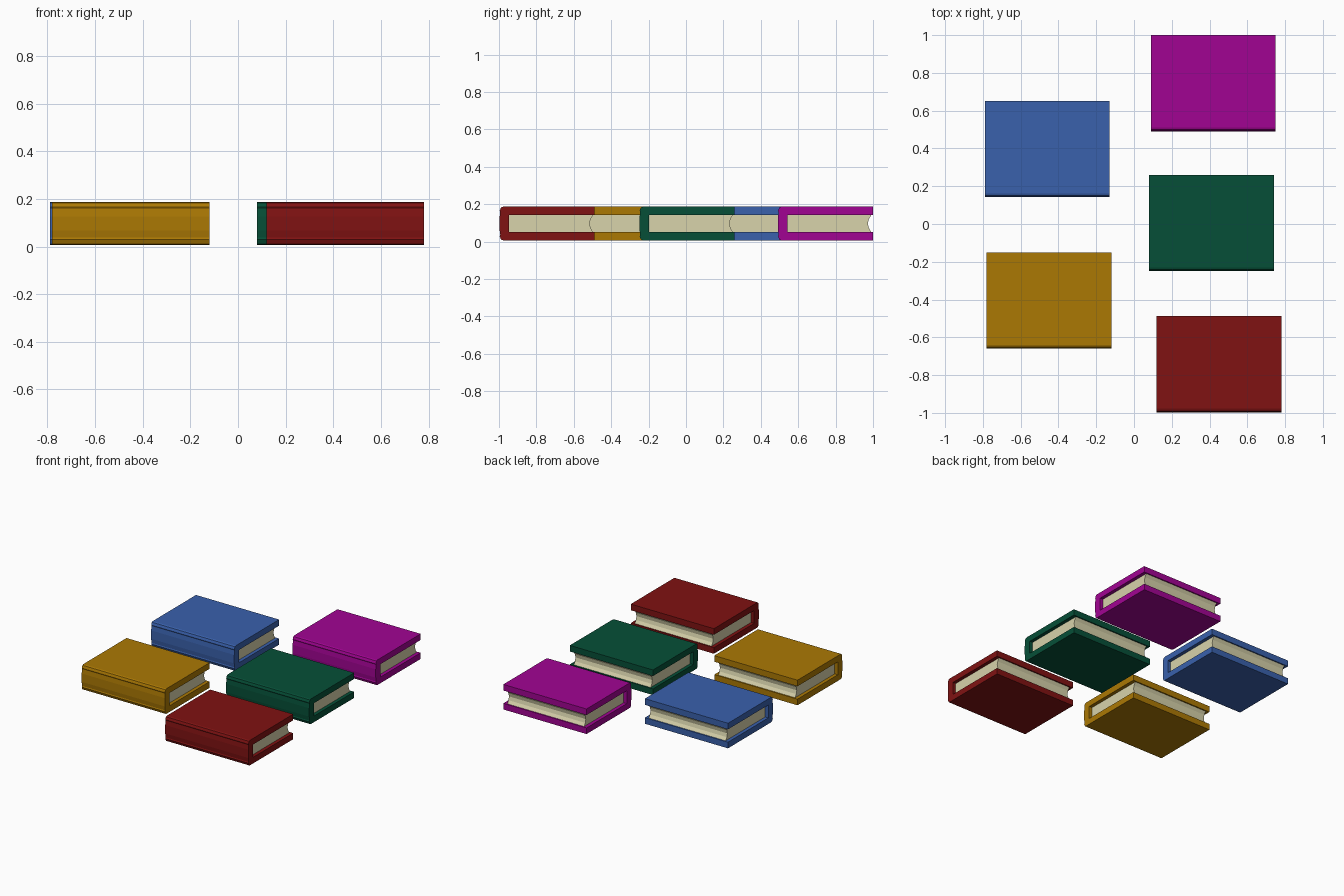
import bpy, bmesh

if "Cube" in bpy.data.objects:
    bpy.data.objects.remove(bpy.data.objects["Cube"])


def material(name, rgb):
    m = bpy.data.materials.new(name)
    m.diffuse_color = (*[(c / 255) ** 2.2 for c in rgb], 1)
    m.use_nodes = True
    m.node_tree.nodes["Principled BSDF"].inputs["Base Color"].default_value = m.diffuse_color
    return m


def extrude_profile(name, profile, x0, x1, mat, loc):
    """Sweep a (y, z) outline along x."""
    bm = bmesh.new()
    face = bm.faces.new([bm.verts.new((x0, y, z)) for y, z in profile])
    out = bmesh.ops.extrude_face_region(bm, geom=[face])
    bmesh.ops.translate(bm, vec=(x1 - x0, 0, 0),
                        verts=[v for v in out["geom"] if isinstance(v, bmesh.types.BMVert)])
    bmesh.ops.recalc_face_normals(bm, faces=bm.faces)
    mesh = bpy.data.meshes.new(name)
    bm.to_mesh(mesh)
    bm.free()
    mesh.materials.append(mat)
    ob = bpy.data.objects.new(name, mesh)
    ob.location = loc
    bpy.context.collection.objects.link(ob)
    return ob


def mirrored(half):
    """Complete an outline by reflecting its upper half in z."""
    return half + [(y, -z) for y, z in reversed(half) if z > 0]


W, D, H = 0.66, 0.51, 0.09      # width, depth, half thickness
MID = 0.097                     # height of the book's middle plane

# Cover: C-shaped section, ridged hinge and gently bulging spine
outer = [(D, H), (0.02, H), (0.009, H - 0.004), (0.002, 0.068), (0.005, 0.06), (0.001, 0.03)]
inner = [(0.053, 0.046), (D, 0.046)]
cover = outer + [(y, -z) for y, z in reversed(outer)]
cover += [(y, -z) for y, z in reversed(inner)] + inner

# Page block: hollow fore edge
pages = mirrored([(0.05, 0.047), (D - 0.012, 0.047), (D - 0.022, 0.03), (D - 0.03, 0)][::-1])
top = [(0.05, 0.047), (D - 0.008, 0.047), (D - 0.022, 0.025)]
pages = top + [(D - 0.028, 0)] + [(y, -z) for y, z in reversed(top)]

paper = material("paper", (215, 210, 170))
books = {
    "blue": ((60, 97, 171), -0.79, 0.142),
    "gold": ((170, 120, 12), -0.78, -0.66),
    "magenta": ((160, 12, 145), 0.09, 0.49),
    "green": ((14, 80, 58), 0.08, -0.25),
    "red": ((127, 25, 25), 0.12, -0.998),
}
for name, (rgb, x, y) in books.items():
    loc = (x, y, MID)
    extrude_profile(name + "_book_cover", cover, 0, W, material(name, rgb), loc)
    extrude_profile(name + "_book_pages", pages, 0.025, W - 0.025, paper, loc)
